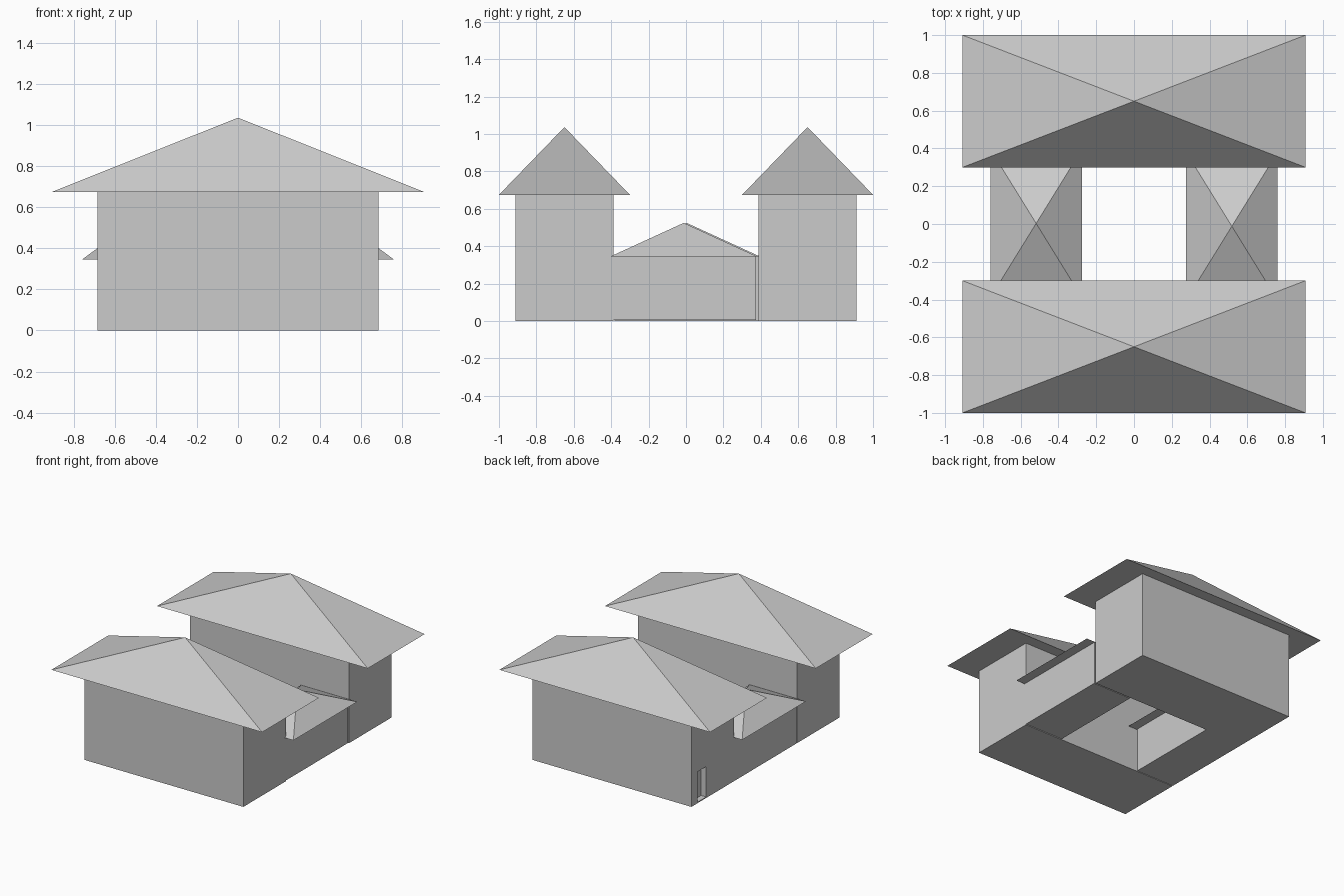
import bpy
import bmesh

if "Cube" in bpy.data.objects:
    bpy.data.objects.remove(bpy.data.objects["Cube"])


def make_mesh(name, build):
    bm = bmesh.new()
    build(bm)
    bmesh.ops.recalc_face_normals(bm, faces=bm.faces)
    mesh = bpy.data.meshes.new(name)
    bm.to_mesh(mesh)
    bm.free()
    obj = bpy.data.objects.new(name, mesh)
    bpy.context.collection.objects.link(obj)
    return obj


def base_corners(x, y):
    return [(x[0], y[0]), (x[1], y[0]), (x[1], y[1]), (x[0], y[1])]


def box(name, x, y, z):
    def build(bm):
        base = [bm.verts.new((*c, z[0])) for c in base_corners(x, y)]
        face = bm.faces.new(base)
        top = bmesh.ops.extrude_face_region(bm, geom=[face], use_keep_orig=True)["geom"]
        verts = [g for g in top if isinstance(g, bmesh.types.BMVert)]
        bmesh.ops.translate(bm, verts=verts, vec=(0, 0, z[1] - z[0]))
    return make_mesh(name, build)


def pyramid_roof(name, x, y, z):
    def build(bm):
        base = [bm.verts.new((*c, z[0])) for c in base_corners(x, y)]
        apex = bm.verts.new((sum(x) / 2, sum(y) / 2, z[1]))
        bm.faces.new(base)
        for i in range(4):
            bm.faces.new((base[i], base[(i + 1) % 4], apex))
    return make_mesh(name, build)


# Front and back halls with wide pyramid roofs
halls = {}
for side, s in (("front", -1), ("back", 1)):
    c = 0.65 * s
    halls[side] = box(f"{side}_hall_walls", (-0.685, 0.685), (c - 0.262, c + 0.262), (0, 0.675))
    pyramid_roof(f"{side}_hall_roof", (-0.908, 0.908), (c - 0.35, c + 0.35), (0.675, 1.037))

# Low side wings, slightly staggered, closing the courtyard
for side, s, cy, z0 in (("left", -1, 0.003, 0.0), ("right", 1, -0.012, 0.006)):
    cx = 0.518 * s
    box(f"{side}_wing_walls", (cx - 0.167, cx + 0.167), (cy - 0.385, cy + 0.385), (z0, 0.345))
    pyramid_roof(f"{side}_wing_roof", (cx - 0.243, cx + 0.243), (cy - 0.393, cy + 0.393), (0.345, 0.525))

# Small doorway recess in the left wall of the back hall
cutter = box("doorway_cutter", (-0.75, -0.642), (0.73, 0.838), (0.008, 0.245))
cutter.hide_render = True
cutter.hide_viewport = False
cutter.display_type = 'WIRE'
mod = halls["back"].modifiers.new("doorway", 'BOOLEAN')
mod.operation = 'DIFFERENCE'
mod.solver = 'EXACT'
mod.object = cutter
bpy.context.view_layer.objects.active = halls["back"]
bpy.ops.object.modifier_apply(modifier=mod.name)
bpy.data.objects.remove(cutter)
